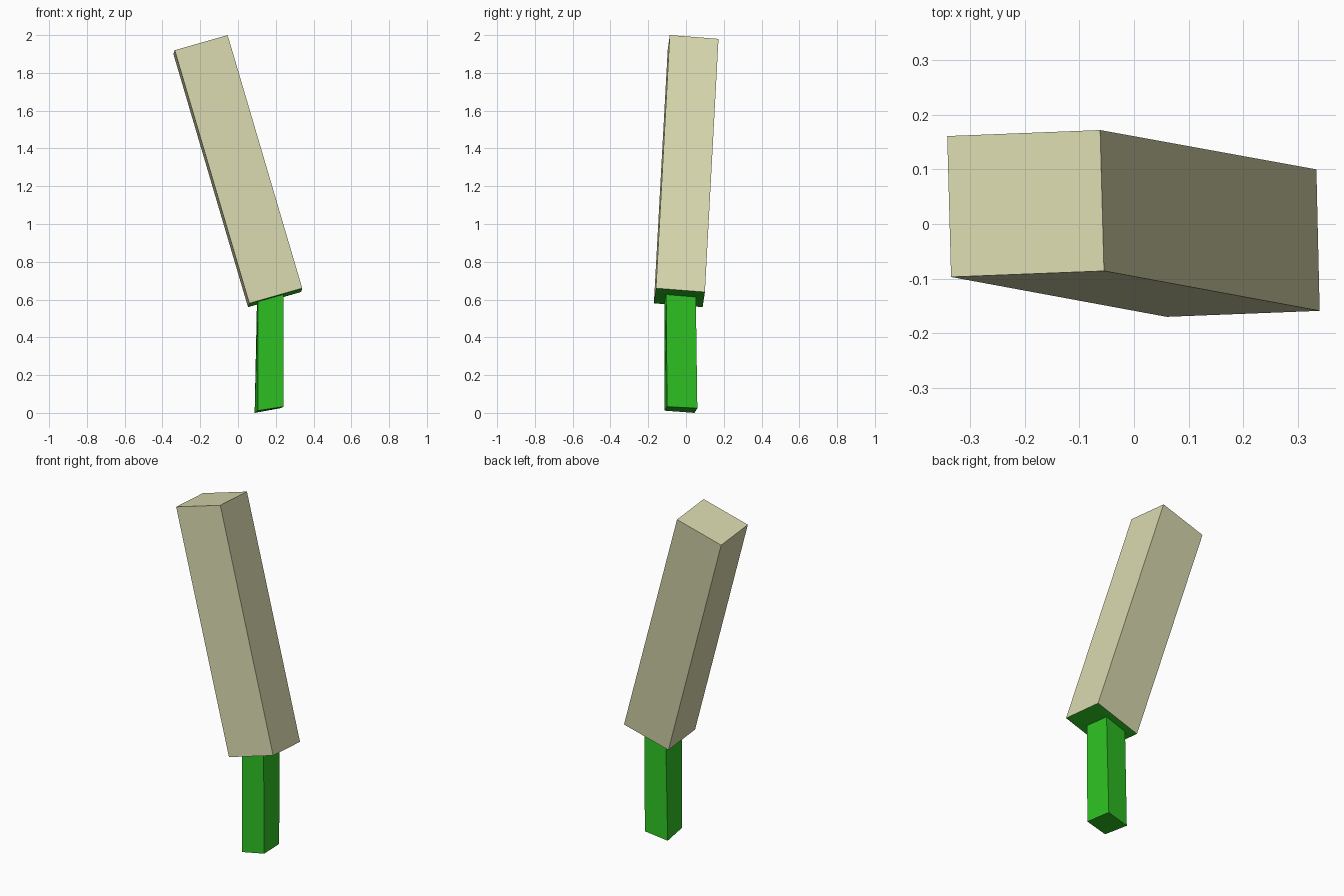
import bpy, bmesh

if "Cube" in bpy.data.objects:
    bpy.data.objects.remove(bpy.data.objects["Cube"])


def material(name, rgb):
    m = bpy.data.materials.new(name)
    m.diffuse_color = (*rgb, 1)
    m.use_nodes = True
    m.node_tree.nodes["Principled BSDF"].inputs["Base Color"].default_value = m.diffuse_color
    return m


def loft(name, rings, mat, cap_start=False, cap_end=False):
    """Skin four-sided rings into a flat-faced part."""
    bm = bmesh.new()
    loops = [[bm.verts.new(p) for p in ring] for ring in rings]
    for a, b in zip(loops, loops[1:]):
        for i in range(4):
            j = (i + 1) % 4
            bm.faces.new((a[j], a[i], b[i], b[j]))
    if cap_start:
        bm.faces.new(loops[0])
    if cap_end:
        bm.faces.new(loops[-1][::-1])
    mesh = bpy.data.meshes.new(name)
    bm.to_mesh(mesh)
    bm.free()
    mesh.materials.append(mat)
    obj = bpy.data.objects.new(name, mesh)
    bpy.context.collection.objects.link(obj)


cream = material("cream", (0.68, 0.68, 0.42))
green = material("green", (0.027, 0.54, 0.017))

# Rings run front left, front right, back right, back left
bar_top = [(-0.335, -0.097, 1.92), (-0.055, -0.086, 2.0),
           (-0.062, 0.172, 1.98), (-0.342, 0.161, 1.90)]
bar_base = [(0.06, -0.17, 0.58), (0.34, -0.159, 0.66),
            (0.334, 0.10, 0.64), (0.053, 0.088, 0.56)]
stem_foot = [(0.105, -0.115, 0.012), (0.241, -0.10, 0.033),
             (0.226, 0.06, 0.025), (0.088, 0.045, 0.0)]


def on_base(x, y):
    """Point on the tilted underside of the bar."""
    return (x, y, 0.58 + 0.286 * (x - 0.06) - 0.075 * (y + 0.17))


stem_top = [on_base(0.105, -0.113), on_base(0.24, -0.105),
            on_base(0.235, 0.052), on_base(0.10, 0.045)]

# Leaning cream bar, closed at the top
loft("leaning_bar", [bar_top, bar_base], cream, cap_start=True)
# Green underside of the bar running into the stem
loft("stem", [bar_base, stem_top, stem_foot], green, cap_end=True)
